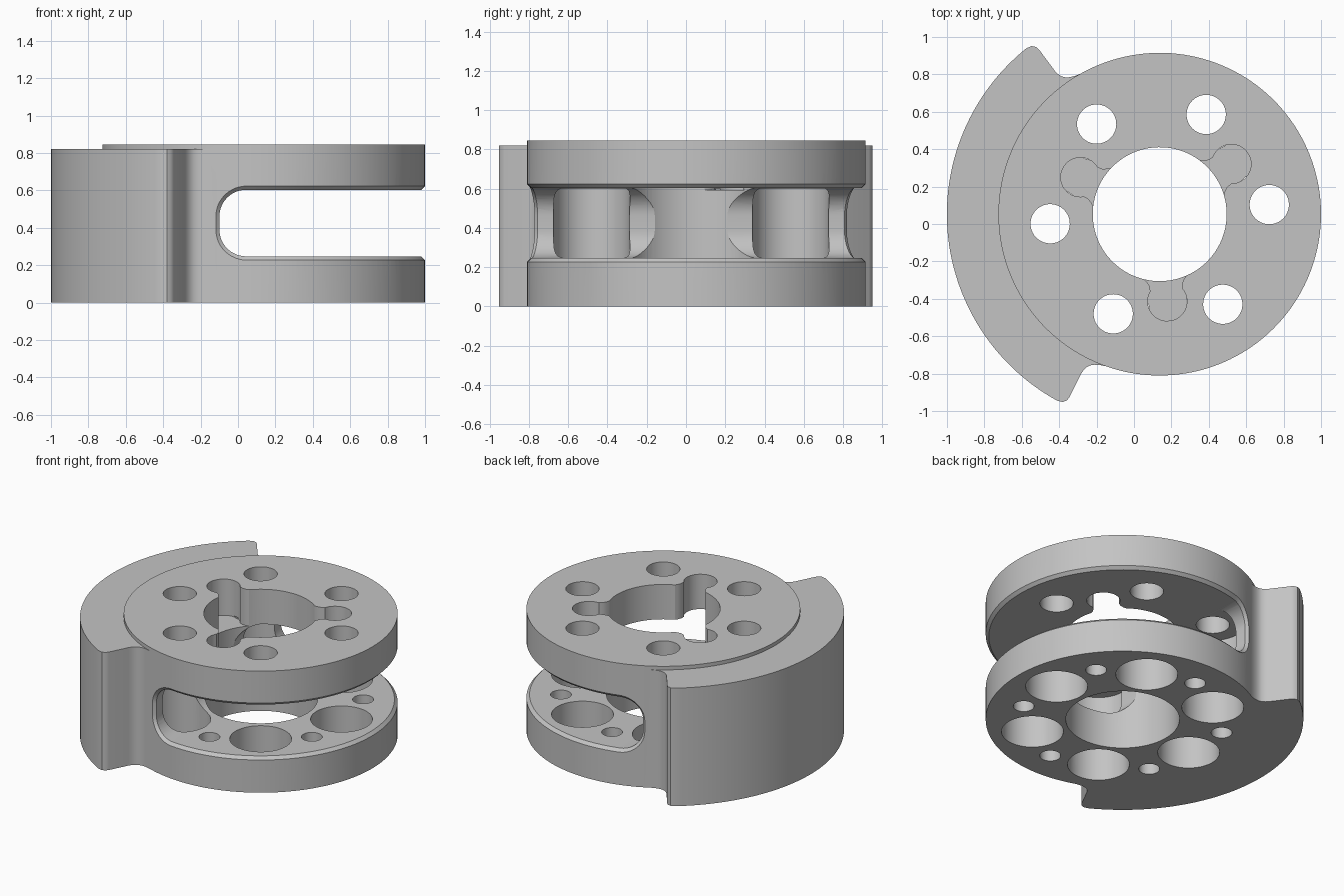
import bpy, bmesh
from math import sin, cos, acos, radians, pi
from mathutils import Matrix

cube = bpy.data.objects.get("Cube")
if cube:
    bpy.data.objects.remove(cube, do_unlink=True)

R, R_BORE = 0.8625, 0.358           # disc and bore radii
H_DISC, H_FLANGE = 0.845, 0.82      # disc and crescent heights
SLOT_Z, SLOT_FLAT, SLOT_R = 0.425, 0.038, 0.14
SLOT_U = -0.166                     # centre of the slot's end fillets

grey = bpy.data.materials.new("metal_grey")
grey.use_nodes = True
grey.diffuse_color = (0.55, 0.55, 0.55, 1)
grey.node_tree.nodes["Principled BSDF"].inputs["Base Color"].default_value = (0.55, 0.55, 0.55, 1)


def loft(name, rings):
    """Solid through a list of equal-length point rings, capped at both ends."""
    bm = bmesh.new()
    loops = [[bm.verts.new(p) for p in ring] for ring in rings]
    n = len(loops[0])
    for a, b in zip(loops, loops[1:]):
        for i in range(n):
            j = (i + 1) % n
            bm.faces.new((a[i], a[j], b[j], b[i]))
    bm.faces.new(loops[0])
    bm.faces.new(loops[-1])
    bmesh.ops.remove_doubles(bm, verts=bm.verts, dist=1e-5)
    bmesh.ops.recalc_face_normals(bm, faces=bm.faces)
    mesh = bpy.data.meshes.new(name)
    bm.to_mesh(mesh)
    bm.free()
    obj = bpy.data.objects.new(name, mesh)
    bpy.context.collection.objects.link(obj)
    return obj


def prism(name, pts, z0, z1):
    return loft(name, [[(x, y, z) for x, y in pts] for z in (z0, z1)])


def polar(r, a):
    return r * cos(a), r * sin(a)


def hole(name, r, dist, angle, z0, z1, sides=48):
    cx, cy = polar(dist, angle)
    pts = [(cx + r * cos(2 * pi * i / sides), cy + r * sin(2 * pi * i / sides)) for i in range(sides)]
    return prism(name, pts, z0, z1)


def measure(mesh):
    """Signed volume, and whether the mesh is closed."""
    bm = bmesh.new()
    bm.from_mesh(mesh)
    result = bm.calc_volume(signed=True), all(e.is_manifold for e in bm.edges)
    bm.free()
    return result


def cut(body, cutter):
    """Subtract the cutter, using the first solver that gives a sound solid."""
    cutter.hide_render = True
    before, limit = measure(body.data)[0], abs(measure(cutter.data)[0])
    mod = body.modifiers.new("cut", "BOOLEAN")
    mod.operation, mod.object = "DIFFERENCE", cutter
    for solver in ("MANIFOLD", "EXACT"):
        mod.solver = solver
        bpy.context.view_layer.update()
        graph = bpy.context.evaluated_depsgraph_get()
        mesh = bpy.data.meshes.new_from_object(body.evaluated_get(graph))
        after, closed = measure(mesh)
        if closed and 1e-6 < before - after < limit * 1.01:
            break
    body.modifiers.remove(mod)
    body.data = mesh
    bpy.data.objects.remove(cutter, do_unlink=True)


# Body outline: round rim, filleted step, rounded tip, larger arc; mirrored
step = [(114.5, R), (116.5, 0.867), (118.4, 0.877), (119.6, 0.889), (120.4, 0.903),
        (121, 0.925), (121.2, 0.95), (121.25, 1.09), (121.5, 1.112), (122.3, 1.13), (123.8, 1.138)]
half = [(114.5 * i / 48, R) for i in range(48)] + step
half += [(123.8 + 56.2 * i / 28, 1.138) for i in range(1, 29)]
outline = half + [(360 - a, r) for a, r in reversed(half[1:-1])]


def outline_ring(z, limit):
    return [(*polar(min(r, limit), radians(a)), z) for a, r in outline]


body = loft("slotted_disc", [outline_ring(0, 2), outline_ring(H_FLANGE, 2),
                             outline_ring(H_FLANGE, R), outline_ring(H_DISC, R)])

# Central bore
cut(body, hole("bore", R_BORE, 0, 0, -0.1, 1, 96))

# Six stepped holes and six small holes between them
for k in range(6):
    a = k * pi / 3
    cut(body, hole("top_hole", 0.105, 0.588, a, -0.1, 1))
    cut(body, hole("large_hole", 0.195, 0.588, a, -0.1, 0.6))
    cut(body, hole("small_hole", 0.066, 0.645, a + pi / 6, -0.1, 0.26, 32))

# Three keyhole notches in the upper plate
neck = [(0.2, 0.112), (0.34, 0.112), (0.355, 0.1), (0.378, 0.088)]
lobe = [(0.468 + 0.105 * cos(f), 0.105 * sin(f)) for f in (radians(126 - 9 * i) for i in range(14))]
side = neck + lobe
key = side + [(s, -w) for s, w in reversed(side)]
for k in range(3):
    a = radians(30 + 120 * k)
    pts = [(s * cos(a) - w * sin(a), s * sin(a) + w * cos(a)) for s, w in key]
    cut(body, prism("key_notch", pts, 0.593, 1))

# Side slot with rounded inner end
arc = [radians(90 * i / 12) for i in range(13)]
upper = [(SLOT_U - SLOT_R * cos(f), SLOT_FLAT + SLOT_R * sin(f)) for f in arc]
upper.append((1.2, SLOT_FLAT + SLOT_R))
section = upper + [(u, -h) for u, h in reversed(upper)]
cut(body, loft("slot", [[(u, v, SLOT_Z + h) for u, h in section] for v in (-1.2, 1.2)]))


# Chamfer that follows the slot mouth round the rim
def chamfer_points(side, phi, t):
    pts = []
    for d, signs in ((-0.04, (-1, 1)), (0.02, (1, -1))):
        rad, pr = R + d, SLOT_R + 0.02 + d
        u = SLOT_U - pr * cos(phi)
        a = acos(u / rad) * (side if t is None else t)
        h = SLOT_FLAT + pr * sin(phi)
        pts += [(*polar(rad, a), SLOT_Z + s * h) for s in signs]
    return pts


columns = [chamfer_points(1, f, None) for f in arc]
columns += [chamfer_points(1, pi / 2, 1 - i / 40) for i in range(1, 80)]
columns += [chamfer_points(-1, f, None) for f in reversed(arc)]
cut(body, loft("slot_chamfer", columns))

# Place, colour and shade
body.data.transform(Matrix.Translation((0.1375, 0.0525, 0)) @ Matrix.Rotation(radians(5), 4, "Z"))
body.data.materials.clear()
body.data.materials.append(grey)
for p in body.data.polygons:
    p.material_index = 0
bpy.ops.object.select_all(action="DESELECT")
body.select_set(True)
bpy.context.view_layer.objects.active = body
bpy.ops.object.shade_smooth_by_angle(angle=radians(30))
